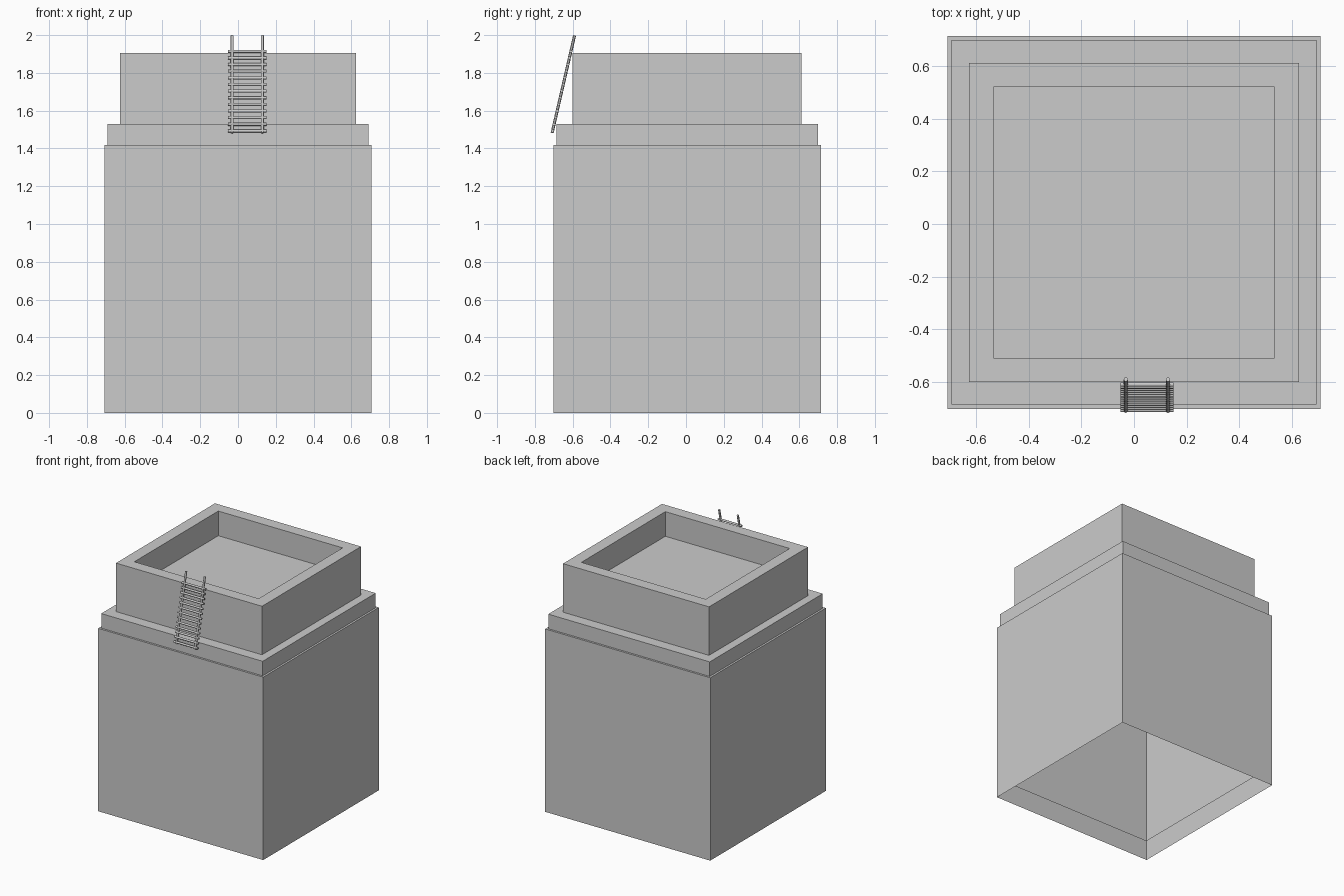
import bpy, bmesh
from mathutils import Vector

if "Cube" in bpy.data.objects:
    bpy.data.objects.remove(bpy.data.objects["Cube"])

CY = 0.006  # y centre of the tower blocks


def ring(bm, hx, hy, z):
    return [bm.verts.new((sx * hx, CY + sy * hy, z))
            for sx, sy in ((-1, -1), (1, -1), (1, 1), (-1, 1))]


def stepped_block(name, levels):
    """Square shell through (half_x, half_y, z) levels: open below, capped at the end."""
    bm = bmesh.new()
    rings = [ring(bm, *lv) for lv in levels]
    for a, b in zip(rings, rings[1:]):
        for i in range(4):
            j = (i + 1) % 4
            bm.faces.new((a[i], a[j], b[j], b[i]))
    bm.faces.new(rings[-1])
    me = bpy.data.meshes.new(name)
    bm.to_mesh(me)
    bm.free()
    ob = bpy.data.objects.new(name, me)
    bpy.context.collection.objects.link(ob)
    return ob


def rod(name, a, b, radius=0.008, sides=12):
    a, b = Vector(a), Vector(b)
    d = b - a
    bpy.ops.mesh.primitive_cylinder_add(
        vertices=sides, radius=radius, depth=d.length, location=(a + b) / 2,
        rotation=d.to_track_quat('Z', 'Y').to_euler())
    ob = bpy.context.object
    ob.name = name
    bpy.ops.object.shade_smooth_by_angle()
    return ob


# Main body, open at the bottom
stepped_block("tower_body", [(0.7075, 0.7075, 0), (0.7075, 0.7075, 1.417)])

# Inner shell rising into the ledge, the parapet and the sunken roof
stepped_block("ledge_and_parapet", [
    (0.692, 0.692, 0.145), (0.692, 0.692, 1.53),
    (0.626, 0.606, 1.53), (0.626, 0.606, 1.906),
    (0.533, 0.514, 1.906), (0.533, 0.514, 1.715)])

# Leaning ladder: two rails and thirteen rungs
foot, head = Vector((0, -0.709, 1.482)), Vector((0, -0.590, 1.998))
for side, x in (("left", -0.031), ("right", 0.129)):
    off = Vector((x, 0, 0))
    rod(f"ladder_rail_{side}", foot + off, head + off)
for i in range(13):
    z = 1.493 + i * (1.914 - 1.493) / 12
    p = foot.lerp(head, (z - foot.z) / (head.z - foot.z))
    rod(f"ladder_rung_{i + 1}", (-0.052, p.y, z), (0.150, p.y, z))
